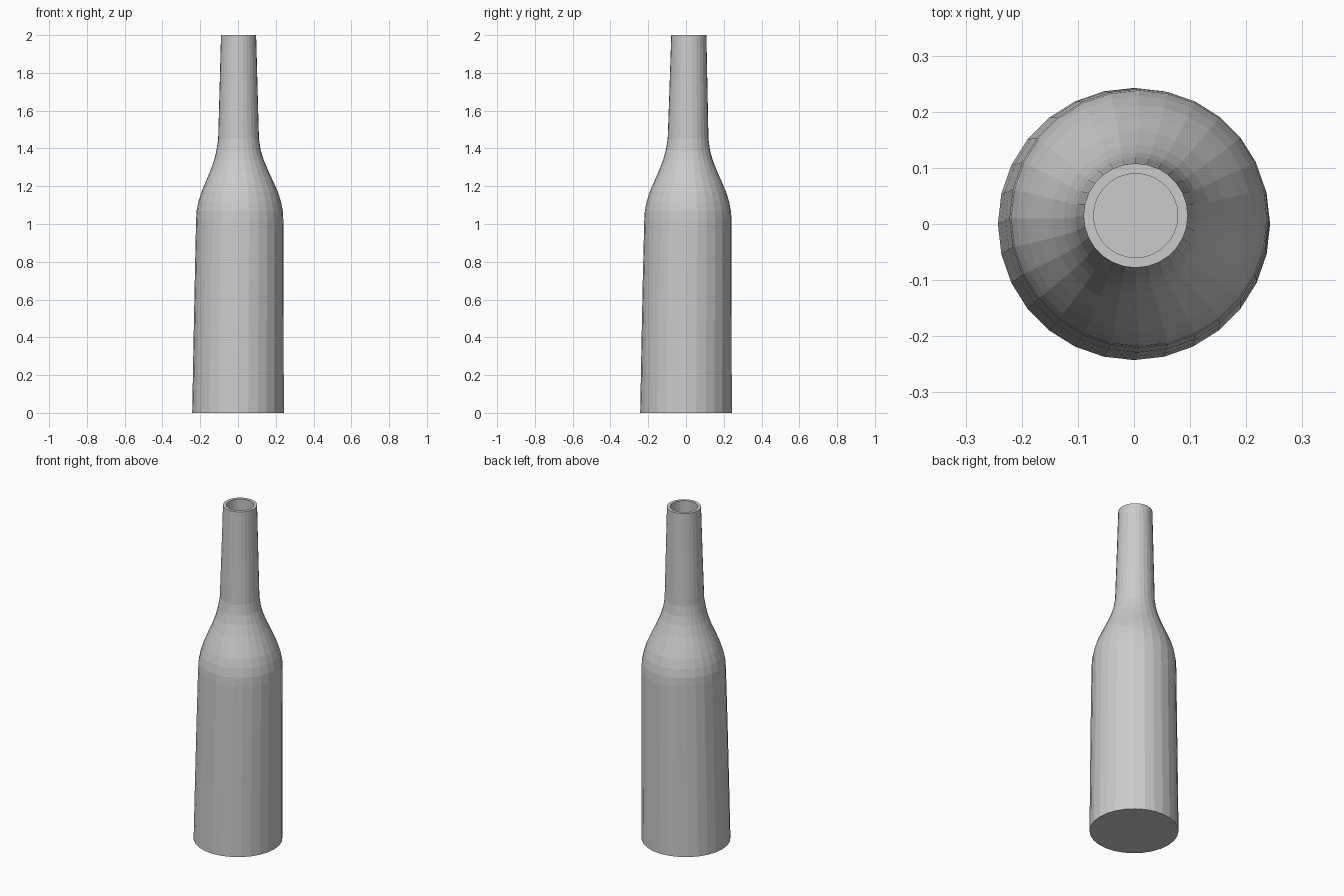
import bpy, bmesh, math

if "Cube" in bpy.data.objects:
    bpy.data.objects.remove(bpy.data.objects["Cube"])

SEGMENTS = 28
WALL = 0.018
# Slightly leaning profile: z, radius, centre x, centre y
PROFILE = [
    (0.0, 0.2425, 0.0, 0.0),
    (0.35, 0.239, 0.003, 0.003),
    (0.70, 0.235, 0.006, 0.006),
    (1.02, 0.231, 0.009, 0.010),
    (1.07, 0.228, 0.009, 0.010),
    (1.12, 0.218, 0.009, 0.010),
    (1.17, 0.202, 0.009, 0.010),
    (1.22, 0.181, 0.008, 0.010),
    (1.28, 0.154, 0.007, 0.010),
    (1.34, 0.131, 0.005, 0.010),
    (1.39, 0.117, 0.003, 0.010),
    (1.45, 0.108, 0.003, 0.011),
    (1.70, 0.101, 0.003, 0.013),
    (2.0, 0.093, 0.003, 0.015),
]


def add_ring(bm, z, radius, cx, cy):
    angles = [2 * math.pi * i / SEGMENTS for i in range(SEGMENTS)]
    return [bm.verts.new((cx + radius * math.cos(a), cy + radius * math.sin(a), z))
            for a in angles]


def bridge(bm, lower, upper):
    for i in range(SEGMENTS):
        j = (i + 1) % SEGMENTS
        bm.faces.new((lower[i], lower[j], upper[j], upper[i]))


bm = bmesh.new()
# Outer skin upwards, then the rim and inner skin back down
rings = [add_ring(bm, *p) for p in PROFILE]
inner = [(max(z, 0.03), r - WALL, cx, cy) for z, r, cx, cy in reversed(PROFILE)]
rings += [add_ring(bm, *p) for p in inner]
for a, b in zip(rings, rings[1:]):
    bridge(bm, a, b)
# Base and inside floor
bm.faces.new(list(reversed(rings[0])))
bm.faces.new(rings[-1])
bmesh.ops.recalc_face_normals(bm, faces=bm.faces)

mesh = bpy.data.meshes.new("bottle")
bm.to_mesh(mesh)
bm.free()
bottle = bpy.data.objects.new("bottle", mesh)
bpy.context.collection.objects.link(bottle)
